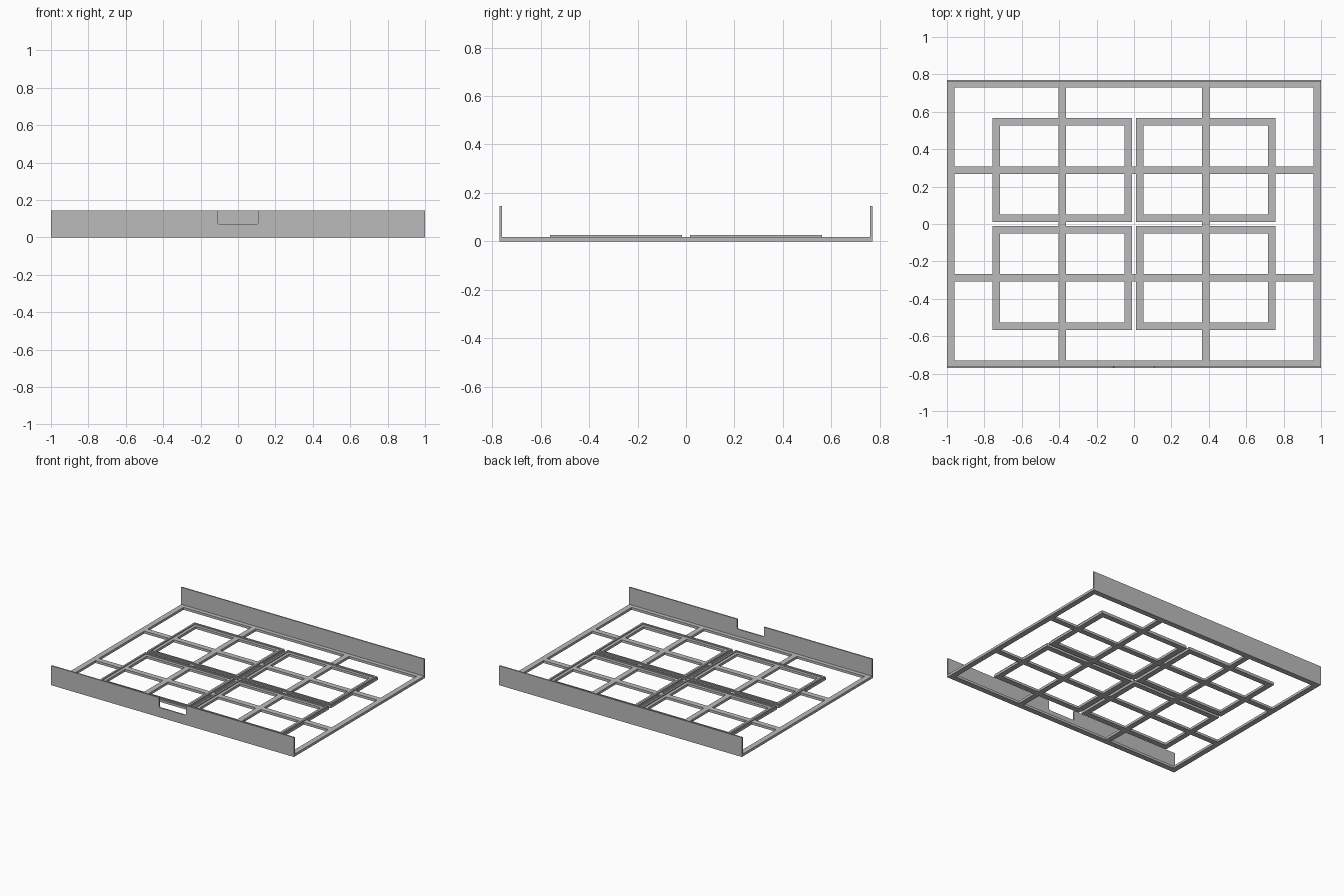
import bpy, bmesh, math
from mathutils import Vector

cube = bpy.data.objects.get("Cube")
if cube:
    bpy.data.objects.remove(cube, do_unlink=True)

grey = bpy.data.materials.new("plain grey")
grey.use_nodes = True
COLOR = (0.5, 0.5, 0.5, 1)
grey.diffuse_color = COLOR
grey.node_tree.nodes["Principled BSDF"].inputs["Base Color"].default_value = COLOR

HALF_X, HALF_Y = 1.0, 0.77
BASE_TOP, RIM_TOP, WALL_TOP = 0.018, 0.026, 0.145
BAR = 0.041                      # width of every strip
BAR_X, BAR_Y = 0.383, 0.287      # centre lines of the crossing bars
IN_X, OUT_X = 0.011, 0.757       # extents of one tray frame
IN_Y, OUT_Y = 0.011, 0.567
WALL = 0.01


def finish(name, bm):
    bmesh.ops.recalc_face_normals(bm, faces=bm.faces)
    mesh = bpy.data.meshes.new(name)
    bm.to_mesh(mesh)
    bm.free()
    mesh.materials.append(grey)
    obj = bpy.data.objects.new(name, mesh)
    bpy.context.collection.objects.link(obj)
    return obj


def extrude_all(bm, offset):
    geom = bmesh.ops.extrude_face_region(bm, geom=bm.faces[:], use_keep_orig=True)["geom"]
    moved = [v for v in geom if isinstance(v, bmesh.types.BMVert)]
    bmesh.ops.translate(bm, verts=moved, vec=Vector(offset))


def lattice(name, xs, ys, keep, z0, z1):
    """Solid plate made of the grid cells whose centre passes the keep rule."""
    bm = bmesh.new()
    xs, ys = sorted(set(xs)), sorted(set(ys))
    grid = [[bm.verts.new((x, y, z0)) for y in ys] for x in xs]
    for i in range(len(xs) - 1):
        for j in range(len(ys) - 1):
            if keep((xs[i] + xs[i + 1]) / 2, (ys[j] + ys[j + 1]) / 2):
                bm.faces.new((grid[i][j], grid[i + 1][j], grid[i + 1][j + 1], grid[i][j + 1]))
    bmesh.ops.delete(bm, geom=[v for v in bm.verts if not v.link_faces], context="VERTS")
    extrude_all(bm, (0, 0, z1 - z0))
    return finish(name, bm)


def mirrored(values):
    return [s * v for v in values for s in (-1, 1)]


def in_ring(x, y, x0, x1, y0, y1, width):
    inside = x0 < x < x1 and y0 < y < y1
    return inside and not (x0 + width < x < x1 - width and y0 + width < y < y1 - width)


# Base grid: border, crossing bars and four tray frames in one plate
def base_rule(x, y):
    x, y = abs(x), abs(y)
    return (x > HALF_X - BAR or y > HALF_Y - BAR
            or abs(x - BAR_X) < BAR / 2 or abs(y - BAR_Y) < BAR / 2
            or in_ring(x, y, IN_X, OUT_X, IN_Y, OUT_Y, BAR))


def breaks(half, bar, inner, outer):
    return mirrored([half, half - BAR, bar - BAR / 2, bar + BAR / 2,
                     inner, inner + BAR, outer, outer - BAR])


lattice("base_grid", breaks(HALF_X, BAR_X, IN_X, OUT_X),
        breaks(HALF_Y, BAR_Y, IN_Y, OUT_Y), base_rule, 0, BASE_TOP)

# Raised rims, one on each tray frame
LEDGE, RIM = 0.006, 0.013
for side, sx in (("right", -1), ("left", 1)):
    for end, sy in (("front", -1), ("back", 1)):
        x0, x1 = sorted((sx * (IN_X + LEDGE), sx * (OUT_X - LEDGE)))
        y0, y1 = sorted((sy * (IN_Y + LEDGE), sy * (OUT_Y - LEDGE)))
        lattice(f"tray_rim_{end}_{side}",
                [x0, x0 + RIM, x1 - RIM, x1], [y0, y0 + RIM, y1 - RIM, y1],
                lambda x, y: in_ring(x, y, x0, x1, y0, y1, RIM), BASE_TOP, RIM_TOP)


# Upright walls from an outline in x and z
def wall(name, outline, y):
    bm = bmesh.new()
    bm.faces.new([bm.verts.new((x, y, z)) for x, z in outline])
    extrude_all(bm, (0, WALL, 0))
    return finish(name, bm)


foot = [(-HALF_X, BASE_TOP), (HALF_X, BASE_TOP)]
wall("back_wall", foot + [(HALF_X, WALL_TOP), (-HALF_X, WALL_TOP)], HALF_Y - WALL)

# Front wall with a round-cornered notch
NOTCH_X, NOTCH_Z, R = 0.11, 0.072, 0.01
corner = [(NOTCH_X - R + R * math.cos(a), NOTCH_Z + R - R * math.sin(a))
          for a in (math.pi / 2 * k / 4 for k in range(5))]
half = [(HALF_X, WALL_TOP), (NOTCH_X, WALL_TOP)] + corner
wall("front_wall", foot + half + [(-x, z) for x, z in reversed(half)], -HALF_Y)
